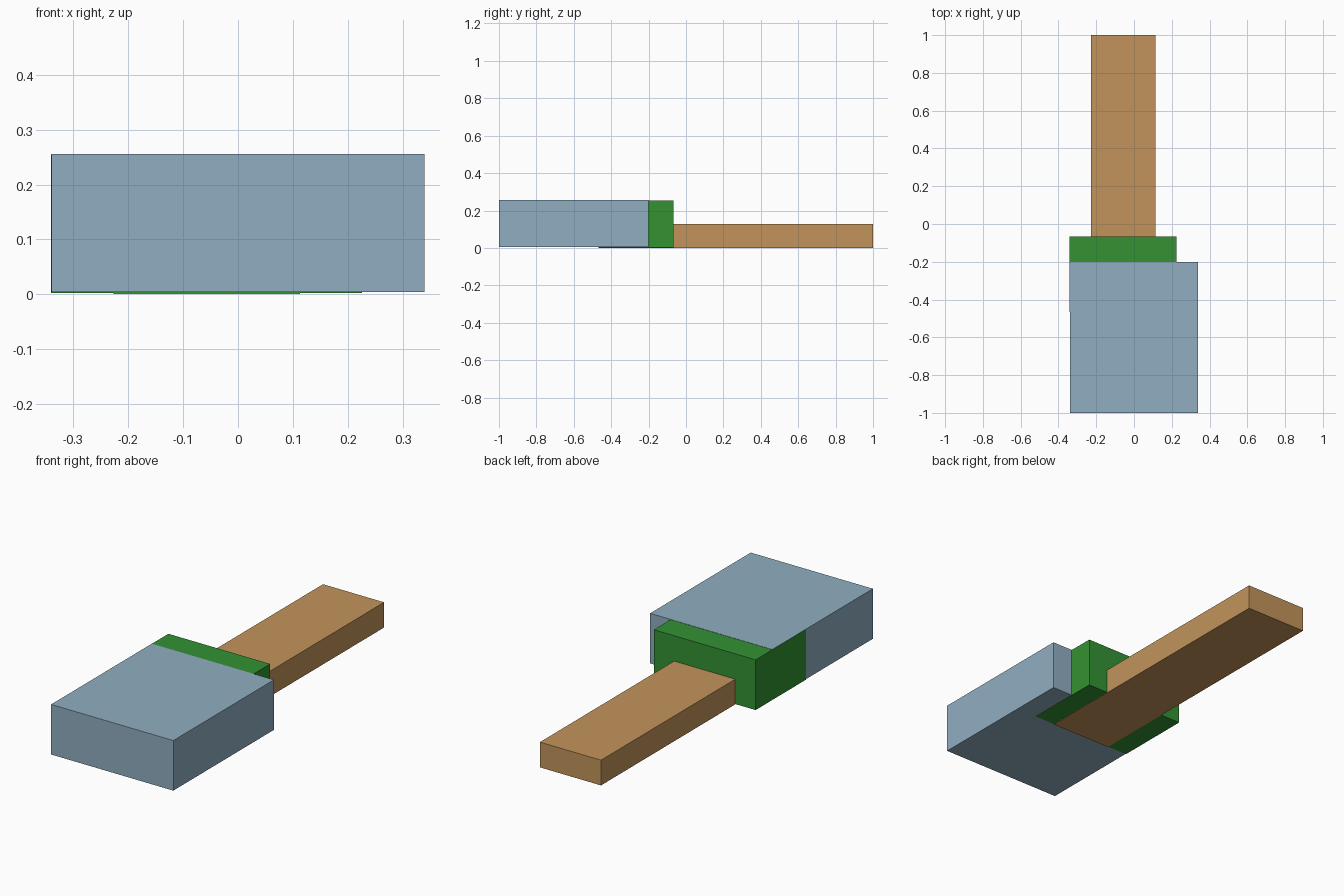
import bpy

if "Cube" in bpy.data.objects:
    bpy.data.objects.remove(bpy.data.objects["Cube"])


def linear(c):
    c /= 255
    return c / 12.92 if c <= 0.04045 else ((c + 0.055) / 1.055) ** 2.4


def material(name, rgb):
    mat = bpy.data.materials.new(name)
    mat.diffuse_color = [linear(c) for c in rgb] + [1.0]
    mat.use_nodes = True
    mat.node_tree.nodes["Principled BSDF"].inputs["Base Color"].default_value = mat.diffuse_color
    return mat


def box(name, low, high, mat):
    """Box spanning two opposite corners."""
    center = [(a + b) / 2 for a, b in zip(low, high)]
    bpy.ops.mesh.primitive_cube_add(size=1, location=center)
    ob = bpy.context.object
    ob.name = name
    ob.scale = [b - a for a, b in zip(low, high)]
    bpy.ops.object.transform_apply(location=False, rotation=False, scale=True)
    ob.data.materials.append(mat)
    return ob


blue = material("steel blue", (144, 174, 192))
green = material("leaf green", (51, 146, 51))
brown = material("tan wood", (194, 148, 91))

# Wide block at the front
box("front_block", (-0.34, -1.0, 0.004), (0.34, -0.2, 0.256), blue)

# Collar sunk into the block, slightly proud on its left side and underside
box("collar", (-0.3407, -0.467, 0.002), (0.226, -0.067, 0.2547), green)

# Long flat bar running back from inside the collar
box("rear_bar", (-0.227, -0.467, 0.0), (0.113, 1.0, 0.127), brown)
